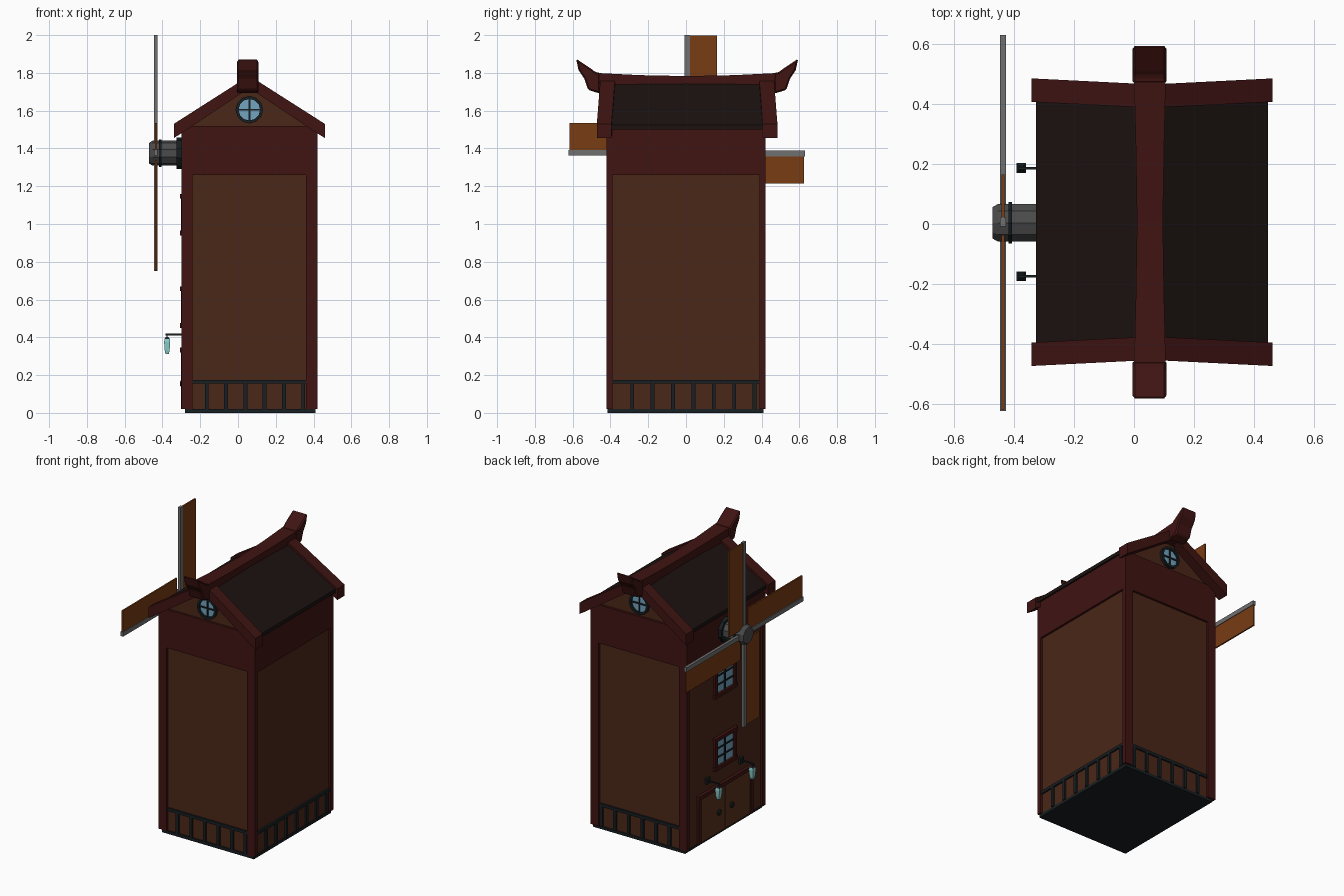
import bpy, bmesh, math
from mathutils import Vector, Matrix

if "Cube" in bpy.data.objects:
    bpy.data.objects.remove(bpy.data.objects["Cube"])

CX, CY = 0.06, 0.006   # tower centre


def mat(name, r, g, b):
    m = bpy.data.materials.new(name)
    m.diffuse_color = (r, g, b, 1)
    m.use_nodes = True
    m.node_tree.nodes["Principled BSDF"].inputs["Base Color"].default_value = m.diffuse_color
    return m


RED = mat("red_timber", 0.05, 0.007, 0.006)
BROWN = mat("brown_plank", 0.07, 0.02, 0.009)
DOOR = mat("door_wood", 0.10, 0.03, 0.012)
SAIL = mat("sail_wood", 0.19, 0.045, 0.007)
ROOF = mat("roof_tile", 0.011, 0.006, 0.005)
IRON = mat("iron", 0.009, 0.013, 0.015)
STEEL = mat("steel", 0.16, 0.16, 0.165)
HUB = mat("hub_metal", 0.07, 0.07, 0.07)
GLASS = mat("glass", 0.17, 0.37, 0.52)
GLOW = mat("lantern_glow", 0.25, 0.62, 0.60)


def finish(name, bm, m):
    bmesh.ops.recalc_face_normals(bm, faces=bm.faces)
    me = bpy.data.meshes.new(name)
    bm.to_mesh(me)
    bm.free()
    me.materials.append(m)
    ob = bpy.data.objects.new(name, me)
    bpy.context.collection.objects.link(ob)
    return ob


def boxes(name, spans, m):
    """Several boxes, each given as (x0, x1, y0, y1, z0, z1)."""
    bm = bmesh.new()
    for x0, x1, y0, y1, z0, z1 in spans:
        mx = Matrix.Translation(((x0 + x1) / 2, (y0 + y1) / 2, (z0 + z1) / 2))
        bmesh.ops.create_cube(bm, size=1, matrix=mx @ Matrix.Diagonal((x1 - x0, y1 - y0, z1 - z0, 1)))
    return finish(name, bm, m)


def loft(name, sections, m):
    """Closed sections of equal point count joined into a solid."""
    bm = bmesh.new()
    rings = [[bm.verts.new(p) for p in s] for s in sections]
    n = len(rings[0])
    for a, b in zip(rings, rings[1:]):
        for i in range(n):
            bm.faces.new((a[i], a[(i + 1) % n], b[(i + 1) % n], b[i]))
    bm.faces.new(rings[0])
    bm.faces.new(rings[-1])
    return finish(name, bm, m)


def turned(name, profile, axis, centre, n, m):
    """Solid turned round an axis from (position, radius) pairs."""
    rings = []
    for t, r in profile:
        ring = []
        for i in range(n):
            a = math.tau * (i + 0.5) / n
            u, v = r * math.cos(a), r * math.sin(a)
            p = {"x": (t, u, v), "y": (u, t, v), "z": (u, v, t)}[axis]
            ring.append(Vector(centre) + Vector(p))
        rings.append(ring)
    return loft(name, rings, m)


# Tower: base, recessed walls, corner posts, top band
boxes("base_slab", [(-0.28, 0.41, -0.415, 0.41, 0, 0.02)], IRON)
boxes("walls", [(-0.285, 0.405, -0.405, 0.405, 0.02, 1.4)], BROWN)
boxes("corner_posts", [(min(x, x + s * 0.06), max(x, x + s * 0.06),
                        min(y, y + t * 0.03), max(y, y + t * 0.03), 0.02, 1.3)
                       for x, s in ((-0.30, 1), (0.42, -1))
                       for y, t in ((-0.42, 1), (0.42, -1))], RED)
boxes("top_band", [(-0.30, 0.42, -0.42, 0.42, 1.26, 1.52)], RED)

# Iron fence round the foot on the three plain sides
fence = []
for s in (-1, 1):
    y0, y1 = sorted((s * 0.40, s * 0.417))
    fence.append((-0.24, 0.36, y0, y1, 0.155, 0.175))
    fence += [(x - 0.01, x + 0.01, y0, y1, 0.02, 0.16) for x in [-0.165 + 0.102 * i for i in range(6)]]
fence.append((0.40, 0.417, -0.39, 0.39, 0.155, 0.175))
fence += [(0.40, 0.417, y - 0.01, y + 0.01, 0.02, 0.16) for y in [-0.285 + 0.108 * i for i in range(7)]]
boxes("fence", fence, IRON)

# Gable walls and roof slopes
tri = [(-0.34, 1.5), (0.34, 1.5), (0, 1.73)]
loft("gables", [[(CX + x, y, z) for x, z in tri] for y in (-0.405, 0.405)], BROWN)
slope = [(-0.385, 1.5), (0, 1.715), (0.385, 1.5), (0.385, 1.525), (0, 1.765), (-0.385, 1.525)]
loft("roof_slopes", [[(CX + x, CY + y, z) for x, z in slope] for y in (-0.41, 0.41)], ROOF)

# Bargeboards lean outward towards the eaves
board = [(-0.40, 1.455), (-0.36, 1.48), (0, 1.72), (0.36, 1.48), (0.40, 1.455),
         (0.40, 1.53), (0, 1.785), (-0.40, 1.53)]
for s, tag in ((-1, "front"), (1, "back")):
    loft("bargeboard_" + tag, [[(CX + x, CY + s * (d + 0.05 * abs(x)), z) for x, z in board]
                               for d in (0.38, 0.458)], RED)

# Sagging ridge beam with upturned horns
beam = [(-0.49, 1.70, 1.80, 0.053), (-0.25, 1.705, 1.788, 0.047), (0, 1.70, 1.783, 0.043),
        (0.25, 1.705, 1.788, 0.047), (0.49, 1.70, 1.80, 0.053)]
loft("ridge_beam", [[(0.053 - w, CY + y, a), (0.053 + w, CY + y, a),
                     (0.053 + w, CY + y, b), (0.053 - w, CY + y, b)] for y, a, b, w in beam], RED)
horn = [(0.46, 1.69), (0.525, 1.71), (0.545, 1.77), (0.575, 1.815), (0.588, 1.875),
        (0.505, 1.82), (0.485, 1.803), (0.46, 1.80)]
for s, tag in ((-1, "front"), (1, "back")):
    ob = loft("ridge_horn_" + tag, [[(x, CY + s * y, z) for y, z in horn] for x in (-0.005, 0.108)], RED)
    bev = ob.modifiers.new("bevel", "BEVEL")
    bev.width, bev.segments = 0.008, 1

# Round gable windows
for s, tag in ((-1, "front"), (1, "back")):
    c = (CX, 0, 1.605)
    y = s * 0.405
    bm = bmesh.new()
    n = 12
    rings = [[bm.verts.new((c[0] + r * math.cos(math.tau * i / n), y + s * d,
                            c[2] + r * math.sin(math.tau * i / n))) for i in range(n)]
             for r, d in ((0.073, 0), (0.073, 0.018), (0.057, 0.018), (0.057, 0))]
    for k in range(4):
        a, b = rings[k], rings[(k + 1) % 4]
        for i in range(n):
            bm.faces.new((a[i], a[(i + 1) % n], b[(i + 1) % n], b[i]))
    finish("round_window_frame_" + tag, bm, IRON)
    turned("round_window_glass_" + tag, [(y - s * 0.01, 0.06), (y + s * 0.006, 0.06)], "y", c, n, GLASS)
    y0, y1 = sorted((y, y + s * 0.012))
    boxes("round_window_bars_" + tag, [(CX - 0.005, CX + 0.005, y0, y1, 1.547, 1.663),
                                       (CX - 0.058, CX + 0.058, y0, y1, 1.60, 1.61)], IRON)

# Square windows on the mill side: glass, frame and glazing bars
for z, tag in ((0.56, "lower"), (1.05, "upper")):
    w, h = 0.09, 0.085
    boxes("window_glass_" + tag, [(-0.290, -0.28, -w, w, z - h, z + h)], GLASS)
    boxes("window_frame_" + tag, [(-0.303, -0.28, -w - 0.025, -w, z - h, z + h),
                                  (-0.303, -0.28, w, w + 0.025, z - h, z + h),
                                  (-0.306, -0.28, -w - 0.03, w + 0.03, z + h, z + h + 0.025),
                                  (-0.306, -0.28, -w - 0.03, w + 0.03, z - h - 0.025, z - h)], RED)
    boxes("window_bars_" + tag, [(-0.295, -0.28, -0.006, 0.006, z - h, z + h)] +
          [(-0.295, -0.28, -w, w, z + d - 0.005, z + d + 0.005) for d in (-0.03, 0.03)], IRON)

# Double door with frame and knobs
boxes("door_leaves", [(-0.294, -0.28, -0.265, -0.002, 0.02, 0.32),
                      (-0.294, -0.28, 0.002, 0.265, 0.02, 0.32)], DOOR)
boxes("door_frame", [(-0.302, -0.28, -0.29, -0.265, 0.02, 0.32), (-0.302, -0.28, 0.265, 0.29, 0.02, 0.32),
                     (-0.306, -0.28, -0.295, 0.295, 0.32, 0.345)], RED)
for s, tag in ((-1, "right"), (1, "left")):
    turned("door_knob_" + tag, [(-0.306, 0.013), (-0.30, 0.02), (-0.29, 0.02)], "x", (0, s * 0.068, 0.155), 8, IRON)

# Hanging lanterns on brackets
for s, tag in ((-1, "right"), (1, "left")):
    y = CY + s * 0.18
    boxes("lantern_bracket_" + tag, [(-0.385, -0.285, y - 0.004, y + 0.004, 0.411, 0.419),
                                     (-0.30, -0.283, y - 0.018, y + 0.018, 0.395, 0.435),
                                     (-0.378, -0.372, y - 0.003, y + 0.003, 0.395, 0.415)], IRON)
    turned("lantern_" + tag, [(0.312, 0.013), (0.33, 0.018), (0.375, 0.023), (0.392, 0.019)],
           "z", (-0.375, y, 0), 4, GLOW)
    turned("lantern_cap_" + tag, [(0.39, 0.021), (0.402, 0.01)], "z", (-0.375, y, 0), 4, IRON)

# Mill hub
hub = (0, 0.004, 1.375)
turned("hub", [(-0.29, 0.066), (-0.452, 0.066), (-0.47, 0.055)], "x", hub, 10, HUB)
turned("hub_collar", [(-0.417, 0.073), (-0.405, 0.073)], "x", hub, 10, IRON)
turned("hub_wall_plate", [(-0.325, 0.083), (-0.29, 0.083)], "x", hub, 10, IRON)

# Four blades: spar with a sail along one edge, turned in quarter steps
for i in range(4):
    rot = Matrix.Translation(hub) @ Matrix.Rotation(-i * math.pi / 2, 4, "X")
    for ob in (boxes("spar_%d" % (i + 1), [(-0.445, -0.426, -0.013, 0.017, 0, 0.625)], STEEL),
               boxes("sail_%d" % (i + 1), [(-0.440, -0.430, 0.015, 0.16, 0.04, 0.622)], SAIL)):
        ob.data.transform(rot)
